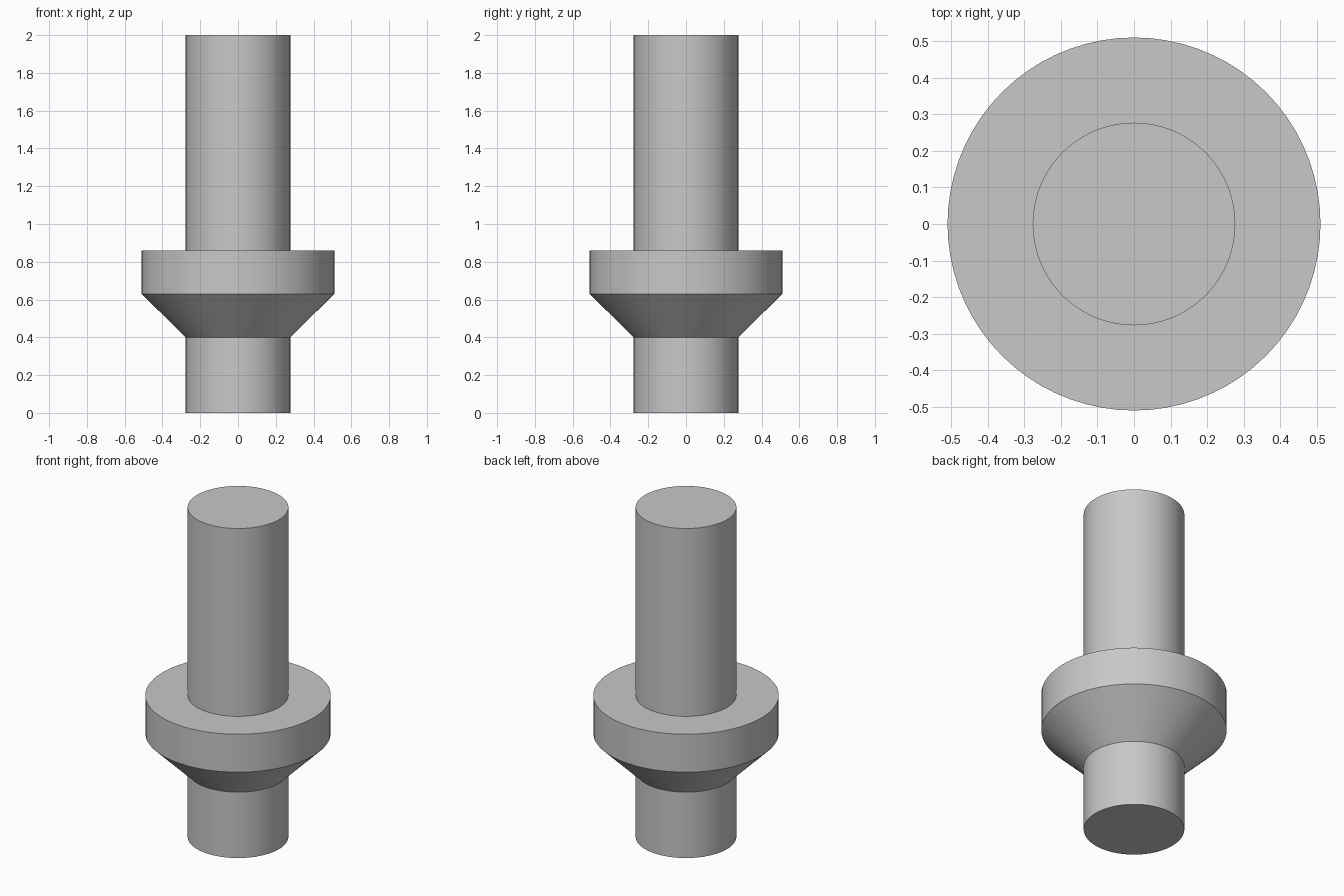
import bpy
import bmesh
import math

cube = bpy.data.objects.get("Cube")
if cube:
    bpy.data.objects.remove(cube, do_unlink=True)

SEGMENTS = 72
SHAFT_R, COLLAR_R = 0.277, 0.51
TAPER_Z, COLLAR_Z, COLLAR_TOP, HEIGHT = 0.40, 0.63, 0.86, 2.0

# Plain grey metal
grey = bpy.data.materials.new("grey_metal")
grey.use_nodes = True
grey.diffuse_color = (0.58, 0.58, 0.58, 1)
grey.node_tree.nodes["Principled BSDF"].inputs["Base Color"].default_value = grey.diffuse_color

# Half profile of the pin: lower shaft, tapered collar, upper shaft
profile = [
    (SHAFT_R, 0),
    (SHAFT_R, TAPER_Z),
    (COLLAR_R, COLLAR_Z),
    (COLLAR_R, COLLAR_TOP),
    (SHAFT_R, COLLAR_TOP),
    (SHAFT_R, HEIGHT),
]


def lathe(name, points, material):
    """Turn a profile about z, with flat caps at both ends."""
    bm = bmesh.new()
    rings = []
    for radius, z in points:
        angles = [math.tau * i / SEGMENTS for i in range(SEGMENTS)]
        rings.append([bm.verts.new((radius * math.cos(a), radius * math.sin(a), z))
                      for a in angles])
    for low, high in zip(rings, rings[1:]):
        for i in range(SEGMENTS):
            j = (i + 1) % SEGMENTS
            bm.faces.new((low[i], low[j], high[j], high[i]))
    bm.faces.new(rings[0][::-1])
    bm.faces.new(rings[-1])
    mesh = bpy.data.meshes.new(name)
    bm.to_mesh(mesh)
    bm.free()
    mesh.materials.append(material)
    obj = bpy.data.objects.new(name, mesh)
    bpy.context.collection.objects.link(obj)
    return obj


# Collared pin, smooth round the sides with crisp shoulders
pin = lathe("collared_pin", profile, grey)
bpy.ops.object.select_all(action="DESELECT")
pin.select_set(True)
bpy.context.view_layer.objects.active = pin
bpy.ops.object.shade_smooth_by_angle(angle=math.radians(30))
